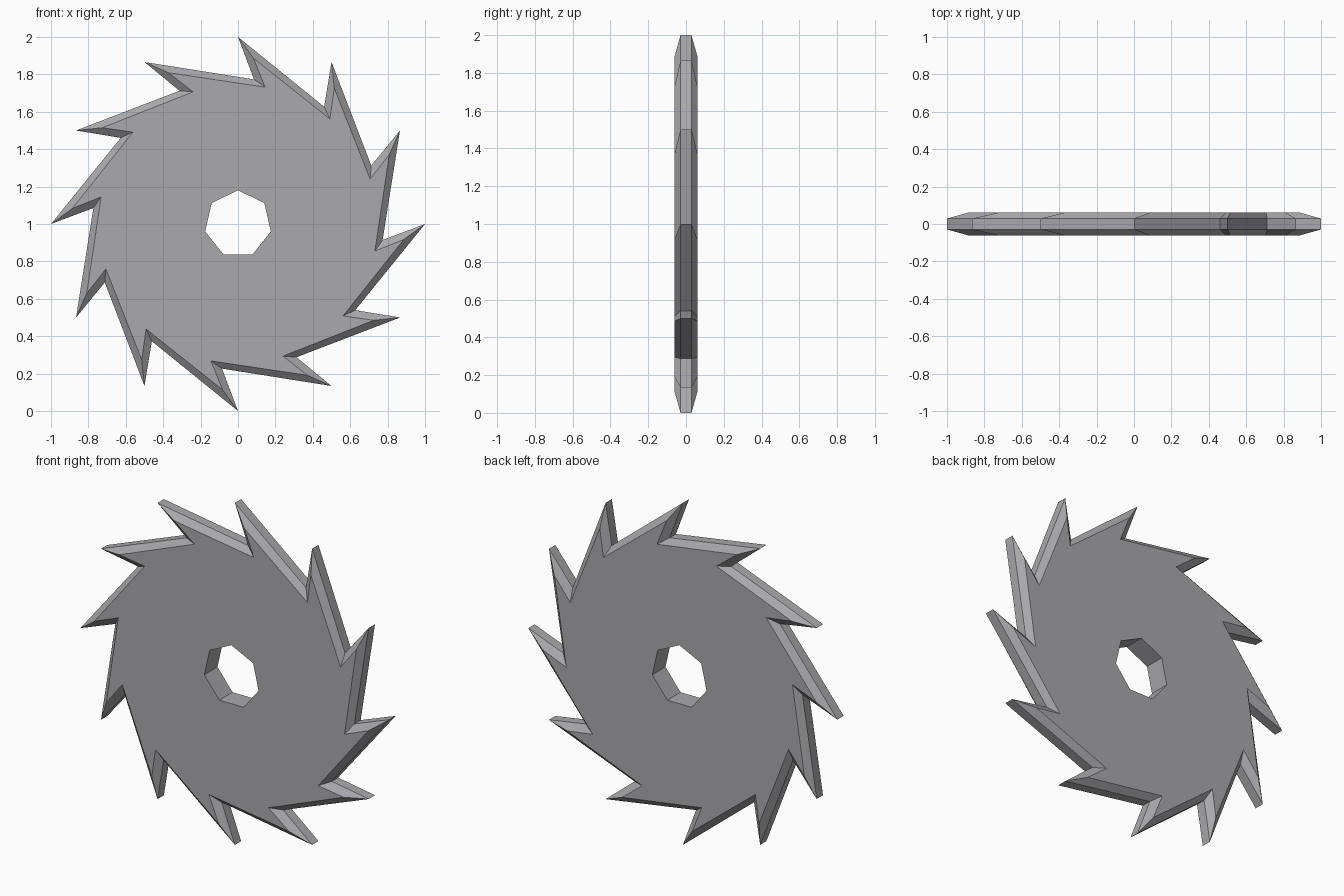
import bpy, bmesh, math

if "Cube" in bpy.data.objects:
    bpy.data.objects.remove(bpy.data.objects["Cube"])

TEETH = 12
CENTRE_Z = 1.0
FACE_Y, RIM_Y = 0.061, 0.029      # half thickness of the flat face and of the rim


def ring(bm, points, y):
    return [bm.verts.new((x, y, z + CENTRE_Z)) for x, z in points]


def polar(r, deg):
    a = math.radians(deg)
    return r * math.cos(a), r * math.sin(a)


def saw_profile(tip, valley):
    """Saw outline from one (x, z) tip and one valley, repeated clockwise."""
    pts = []
    for i in range(TEETH):
        a = -math.radians(360 / TEETH * i)
        for x, z in (valley, tip):
            pts.append((x * math.cos(a) - z * math.sin(a),
                        x * math.sin(a) + z * math.cos(a)))
    return pts


def strip(bm, a, b):
    n = len(a)
    for i in range(n):
        j = (i + 1) % n
        bm.faces.new((a[i], a[j], b[j], b[i]))


# profiles: going clockwise the order is tip, then the valley on its right,
# so each tip is paired with the valley just before the next tip
outer = saw_profile((0.0, 1.0), polar(0.778, 83.7 + 30 - 30))
inner = saw_profile((0.083, 0.886), polar(0.746, 78.8))
# order each tooth as steep edge (valley to tip), then long edge to next valley
hole = [polar(0.18, 90 - 360 / 7 * i) for i in range(7)]

bm = bmesh.new()

# bevelled toothed rim
f_in, f_out = ring(bm, inner, -FACE_Y), ring(bm, outer, -RIM_Y)
b_out, b_in = ring(bm, outer, RIM_Y), ring(bm, inner, FACE_Y)
strip(bm, f_in, f_out)
strip(bm, f_out, b_out)
strip(bm, b_out, b_in)

# seven-sided arbor hole
f_hole, b_hole = ring(bm, hole, -FACE_Y), ring(bm, hole, FACE_Y)
strip(bm, f_hole, b_hole)

# flat front and back faces with the hole left open
for y in (-FACE_Y, FACE_Y):
    edges = [e for e in bm.edges if e.is_boundary
             and all(abs(v.co.y - y) < 1e-5 for v in e.verts)]
    bmesh.ops.triangle_fill(bm, edges=edges, use_beauty=True,
                            use_dissolve=False, normal=(0, math.copysign(1, y), 0))

bmesh.ops.recalc_face_normals(bm, faces=bm.faces[:])
mesh = bpy.data.meshes.new("saw_blade")
bm.to_mesh(mesh)
bm.free()

# plain steel grey
steel = bpy.data.materials.new("steel grey")
steel.diffuse_color = (0.40, 0.40, 0.42, 1.0)
steel.use_nodes = True
steel.node_tree.nodes["Principled BSDF"].inputs["Base Color"].default_value = steel.diffuse_color
mesh.materials.append(steel)

blade = bpy.data.objects.new("saw_blade", mesh)
bpy.context.collection.objects.link(blade)
